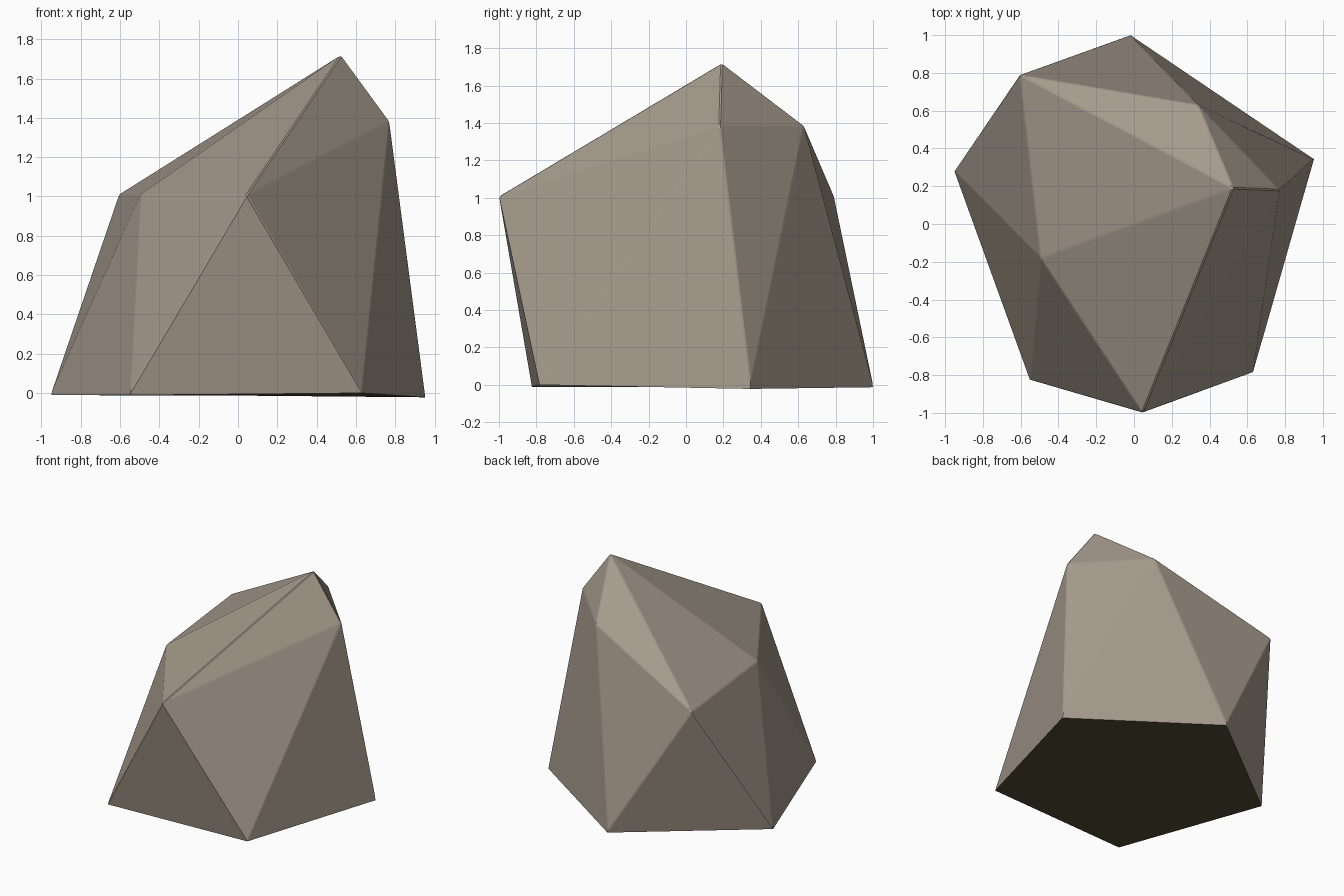
import bpy, bmesh

if "Cube" in bpy.data.objects:
    bpy.data.objects.remove(bpy.data.objects["Cube"])


def flat_colour(name, rgb):
    mat = bpy.data.materials.new(name)
    mat.diffuse_color = (*rgb, 1)
    mat.use_nodes = True
    mat.node_tree.nodes["Principled BSDF"].inputs["Base Color"].default_value = mat.diffuse_color
    return mat


# Footprint ring, shoulder ring and peak of the boulder
foot = [(-0.55, -0.825, 0), (0.63, -0.785, 0), (0.95, 0.345, 0), (-0.02, 1.0, 0), (-0.95, 0.28, 0)]
shoulder = [(0.045, -1.0, 1.01), (0.77, 0.18, 1.385), (0.34, 0.63, 1.385),
            (-0.605, 0.79, 1.01), (-0.495, -0.18, 1.01)]
peak = (0.525, 0.19, 1.72)

bm = bmesh.new()
b = [bm.verts.new(p) for p in foot]
t = [bm.verts.new(p) for p in shoulder]
top = bm.verts.new(peak)

# Zigzag sides and a fan up to the peak
n = len(b)
for i in range(n):
    j = (i + 1) % n
    bm.faces.new((b[i], b[j], t[i]))
    bm.faces.new((b[j], t[j], t[i]))
    bm.faces.new((t[i], t[j], top))
bm.faces.new(b[::-1])  # flat underside
bmesh.ops.recalc_face_normals(bm, faces=bm.faces)

# Slightly worn edges, except around the footprint
worn = [e for e in bm.edges if max(v.co.z for v in e.verts) > 0.1]
bmesh.ops.bevel(bm, geom=worn, offset=0.006, segments=1, affect='EDGES', profile=0.5)

# Dark earth on the underside
bm.normal_update()
for f in bm.faces:
    f.material_index = 1 if f.normal.z < -0.9 else 0

mesh = bpy.data.meshes.new("boulder")
bm.to_mesh(mesh)
bm.free()
mesh.materials.append(flat_colour("warm grey stone", (0.376, 0.322, 0.262)))
mesh.materials.append(flat_colour("dark earth", (0.087, 0.07, 0.037)))
bpy.context.collection.objects.link(bpy.data.objects.new("boulder", mesh))
